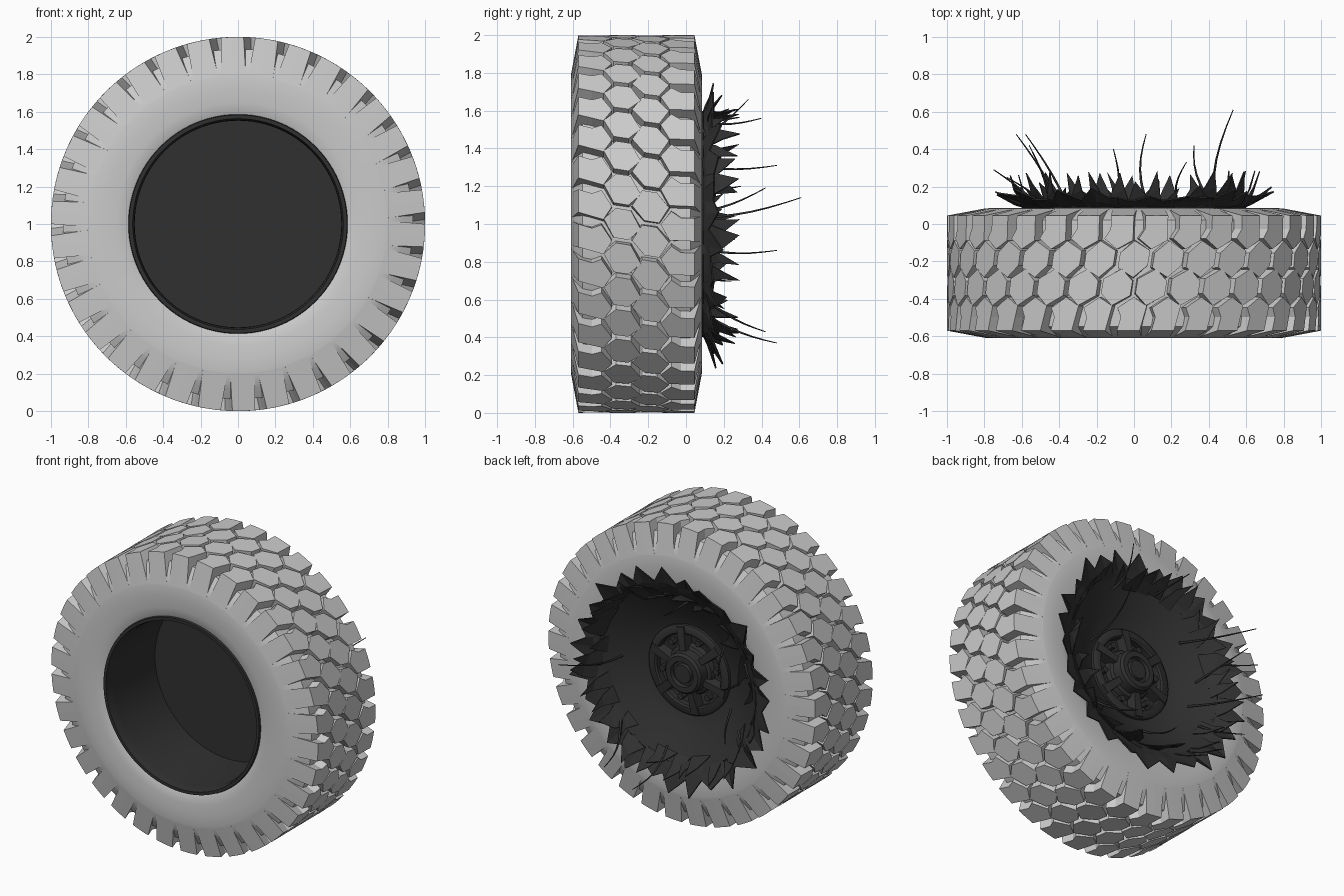
import bpy, bmesh, math, random
from mathutils import Vector

if "Cube" in bpy.data.objects:
    bpy.data.objects.remove(bpy.data.objects["Cube"])

random.seed(4)
TAU = 2 * math.pi
YC = -0.2625          # middle of the tyre width
N = 34                # tread pitches
PITCH = TAU / N

dark = bpy.data.materials.new("dark_metal")
dark.diffuse_color = (0.03, 0.03, 0.03, 1)
dark.use_nodes = True
dark.node_tree.nodes["Principled BSDF"].inputs["Base Color"].default_value = dark.diffuse_color


def P(r, a, y):
    """Point at radius r, angle a (from top) around the wheel axle."""
    return Vector((r * math.sin(a), y, 1 + r * math.cos(a)))


def finish(bm, name, mat=None, smooth=None):
    bmesh.ops.recalc_face_normals(bm, faces=bm.faces[:])
    me = bpy.data.meshes.new(name)
    bm.to_mesh(me)
    bm.free()
    ob = bpy.data.objects.new(name, me)
    bpy.context.collection.objects.link(ob)
    if mat:
        me.materials.append(mat)
    if smooth:
        bpy.ops.object.select_all(action='DESELECT')
        ob.select_set(True)
        bpy.context.view_layer.objects.active = ob
        bpy.ops.object.shade_smooth_by_angle(angle=math.radians(smooth))
    return ob


def lathe(name, profile, mat=None, seg=96, smooth=35, closed=False):
    """Spin (radius, y) points around the axle; radius 0 closes to a point."""
    bm = bmesh.new()
    rings = []
    for r, y in profile:
        if r == 0:
            rings.append([bm.verts.new(P(0, 0, y))] * seg)
        else:
            rings.append([bm.verts.new(P(r, TAU * i / seg, y)) for i in range(seg)])
    pairs = list(zip(rings, rings[1:]))
    if closed:
        pairs.append((rings[-1], rings[0]))
    for a, b in pairs:
        for i in range(seg):
            j = (i + 1) % seg
            q = list(dict.fromkeys([a[i], a[j], b[j], b[i]]))
            bm.faces.new(q)
    return finish(bm, name, mat, smooth)


def block(bm, top, base):
    """Tread block between two outlines of (radius, angle, y)."""
    t = [bm.verts.new(P(*p)) for p in top]
    b = [bm.verts.new(P(*p)) for p in base]
    bm.faces.new(t)
    for i in range(len(t)):
        j = (i + 1) % len(t)
        bm.faces.new((t[i], t[j], b[j], b[i]))


# tyre carcass
half = [(0.575, 0.325), (0.60, 0.337), (0.65, 0.344), (0.72, 0.3475), (0.79, 0.3465),
        (0.84, 0.337), (0.88, 0.318), (0.935, 0.285)]
lathe("tyre_carcass", [(r, YC - v) for r, v in half] + [(r, YC + v) for r, v in reversed(half)],
      seg=136, smooth=40, closed=True)

# centre tread: two interlocking rows of skewed hexagons
hexa = [(-0.098, 0.06), (-0.045, -0.43), (0.033, -0.43), (0.098, -0.06), (0.045, 0.43), (-0.033, 0.43)]
bm = bmesh.new()
for side, shift in ((1, 0.0), (-1, 0.5)):
    for i in range(N):
        def ring(k, r):
            return [(r, (i + shift + s * k + 0.9 * v * side) * PITCH, YC + side * (0.075 + v * k))
                    for v, s in hexa]
        block(bm, ring(1.0, 1.0), ring(1.06, 0.925))
finish(bm, "centre_tread_blocks")

# shoulder lugs that run down onto the sidewall
lug = [(0.128, 0.0), (0.185, -0.42), (0.235, -0.28), (0.3075, -0.33), (0.3075, 0.0),
       (0.3075, 0.33), (0.235, 0.38), (0.175, 0.42)]
bm = bmesh.new()
for side, shift in ((1, 0.5), (-1, 0.0)):
    for i in range(N):
        top, base = [], []
        for v, s in lug:
            a = (i + shift + s + (v - 0.12) * 0.9 * side) * PITCH
            top.append((1.0, a, YC + side * v))
            if v > 0.3:
                base.append((0.80, a + s * 0.36 * PITCH, YC + side * 0.345))
            else:
                base.append((0.92, a + s * 0.12 * PITCH, YC + side * v))
        block(bm, top, base)
finish(bm, "shoulder_lugs")

# rim: front lip, deep barrel and closing disc
lathe("rim_barrel", [(0.58, -0.55), (0.587, -0.59), (0.583, -0.607), (0.563, -0.607), (0.555, -0.575),
                     (0.552, -0.54), (0.552, -0.10), (0, -0.10)], dark)

# torn bowl on the back
lathe("torn_bowl", [(0.575, 0.04), (0.60, 0.09), (0.585, 0.095), (0.50, 0.045), (0.38, -0.02),
                    (0.25, -0.07), (0, -0.07)], dark)

# hub: ring, stepped cap, spokes and bolts
lathe("hub_ring", [(0.30, -0.07), (0.30, -0.03), (0.285, -0.02), (0.25, -0.02), (0.24, -0.03), (0.24, -0.07)], dark, 48)
lathe("hub_cap", [(0.17, -0.07), (0.16, -0.04), (0.14, -0.03), (0.135, 0.03), (0.12, 0.045), (0.085, 0.045),
                  (0.08, 0.02), (0.065, 0.02), (0.06, 0.04), (0, 0.04)], dark, 48)
bm = bmesh.new()
for k in range(6):
    a = TAU * k / 6 + 0.2
    block(bm, [(0.13, a - 0.16, 0.0), (0.29, a - 0.1, -0.015), (0.29, a + 0.1, -0.015), (0.13, a + 0.16, 0.0)],
          [(0.13, a - 0.2, -0.07), (0.30, a - 0.13, -0.07), (0.30, a + 0.13, -0.07), (0.13, a + 0.2, -0.07)])
    c = a + TAU / 12
    for r0, rad in ((0.205, 0.022),):
        o = P(r0, c, 0)
        hx = [o + Vector((rad * math.cos(TAU * q / 6), 0, rad * math.sin(TAU * q / 6))) for q in range(6)]
        lo = [bm.verts.new(p + Vector((0, -0.07, 0))) for p in hx]
        hi = [bm.verts.new(p + Vector((0, -0.03, 0))) for p in hx]
        bm.faces.new(hi)
        for q in range(6):
            bm.faces.new((lo[q], lo[q - 1], hi[q - 1], hi[q]))
finish(bm, "hub_spokes_and_bolts", dark)


def thicken(ob, t):
    m = ob.modifiers.new("thickness", 'SOLIDIFY')
    m.thickness = t
    m.offset = 0


# jagged crown: flared sheet with alternating notches and tips
bm = bmesh.new()
M = 27
inner, mid, edge = [], [], []
for i in range(2 * M):
    a = TAU * i / (2 * M) + random.uniform(-0.03, 0.03)
    inner.append(bm.verts.new(P(0.575, a, 0.085)))
    mid.append(bm.verts.new(P(random.uniform(0.615, 0.64), a, random.uniform(0.10, 0.125))))
    if i % 2:
        edge.append(bm.verts.new(P(random.uniform(0.70, 0.765), a, random.uniform(0.13, 0.20))))
    else:
        edge.append(bm.verts.new(P(random.uniform(0.64, 0.67), a, random.uniform(0.12, 0.15))))
for i in range(2 * M):
    j = (i + 1) % (2 * M)
    bm.faces.new((inner[i], inner[j], mid[j], mid[i]))
    bm.faces.new((mid[i], mid[j], edge[j], edge[i]))
thicken(finish(bm, "jagged_crown", dark), 0.008)

# upright shards standing on the bowl
bm = bmesh.new()
for i in range(36):
    a = TAU * i / 36 + random.uniform(-0.06, 0.06)
    r = random.uniform(0.52, 0.60)
    w = random.uniform(0.08, 0.15)
    tip = random.uniform(0.19, 0.29)
    y0 = 0.06 + (r - 0.52) * 0.4
    lean = random.uniform(0.04, 0.10)
    v0 = bm.verts.new(P(r, a - w, y0))
    v1 = bm.verts.new(P(r, a + w, y0))
    v2 = bm.verts.new(P(r + lean * 0.7, a + w * 0.5, y0 + (tip - y0) * 0.55))
    v3 = bm.verts.new(P(r + lean, a + random.uniform(-0.09, 0.09), tip))
    v4 = bm.verts.new(P(r + lean * 0.5, a - w * 0.6, y0 + (tip - y0) * 0.4))
    bm.faces.new((v0, v1, v2, v4))
    bm.faces.new((v4, v2, v3))
thicken(finish(bm, "metal_shards", dark), 0.006)

# thin bent strands: base, tip
strands = [((0.42, 0.08, 1.03), (0.53, 0.61, 1.14)), ((-0.38, 0.06, 0.87), (-0.63, 0.48, 0.86)),
           ((-0.33, 0.04, 1.31), (-0.58, 0.48, 1.31)), ((0.07, 0.10, 0.52), (0.065, 0.48, 0.37)),
           ((0.42, 0.10, 0.60), (0.32, 0.42, 0.43)), ((-0.09, 0.08, 1.54), (-0.11, 0.40, 1.56)),
           ((-0.44, 0.06, 1.06), (-0.56, 0.42, 1.19)), ((-0.50, 0.08, 1.22), (-0.75, 0.29, 1.20)),
           ((0.24, 0.08, 1.46), (0.28, 0.33, 1.66)), ((-0.45, 0.08, 0.75), (-0.68, 0.25, 0.70))]
cu = bpy.data.curves.new("bent_strands", 'CURVE')
cu.dimensions = '3D'
cu.bevel_depth = 0.008
cu.bevel_resolution = 1
cu.use_fill_caps = True
for p, q in strands:
    p, q = Vector(p), Vector(q)
    sp = cu.splines.new('POLY')
    sp.points.add(6)
    for i, pt in enumerate(sp.points):
        t = i / 6
        c = p.lerp(q, t) + Vector((-0.035 if q.x > 0 else 0.02, 0.0, -0.02)) * math.sin(math.pi * t)
        pt.co = (*c, 1)
        pt.radius = 1.1 - 0.8 * t
ob = bpy.data.objects.new("bent_strands", cu)
cu.materials.append(dark)
bpy.context.collection.objects.link(ob)
